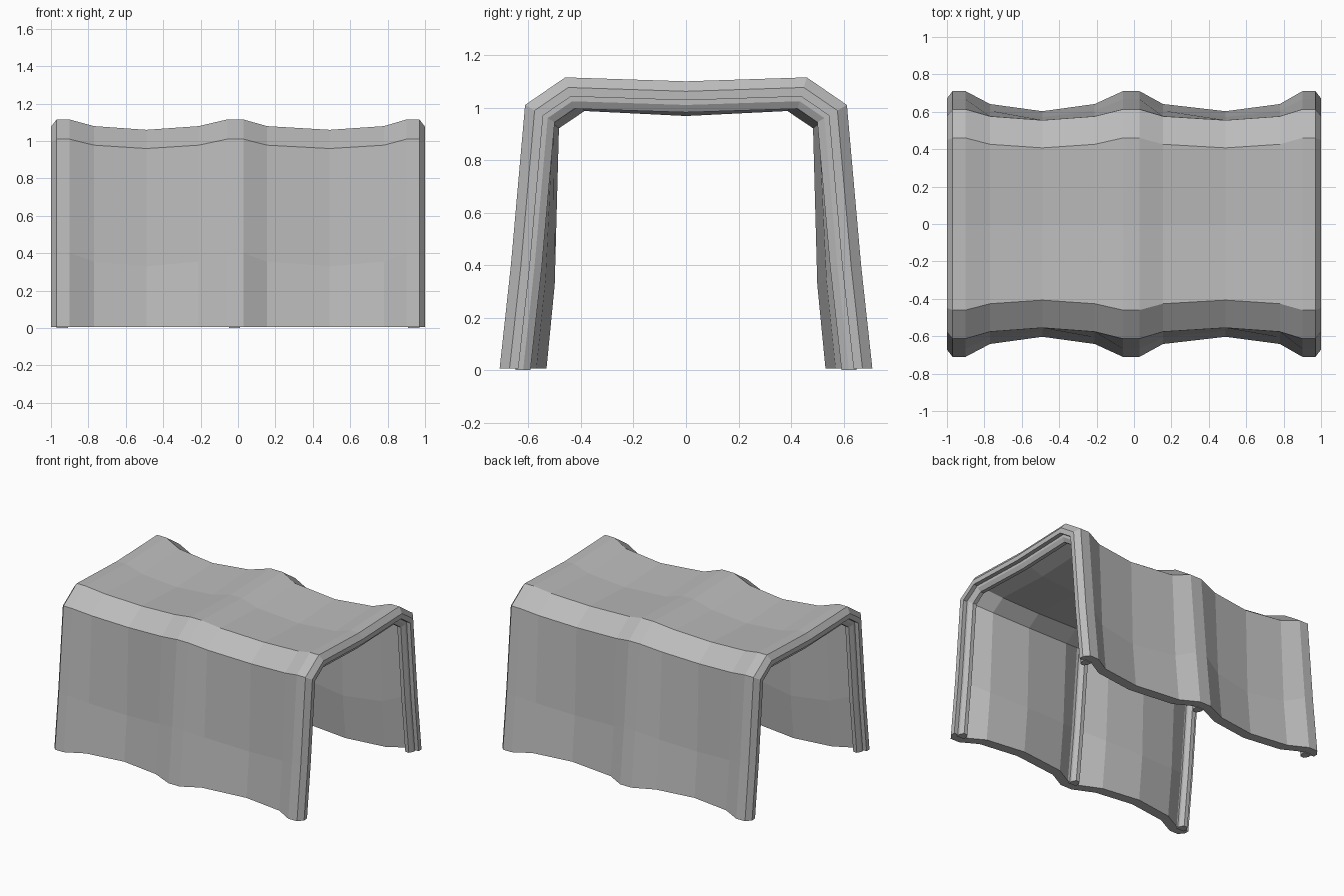
import bpy, bmesh
from mathutils import Vector

cube = bpy.data.objects.get("Cube")
if cube:
    bpy.data.objects.remove(cube)

GREY = (0.5, 0.5, 0.5, 1.0)
canvas_grey = bpy.data.materials.new("canvas grey")
canvas_grey.use_nodes = True
canvas_grey.diffuse_color = GREY
canvas_grey.node_tree.nodes["Principled BSDF"].inputs["Base Color"].default_value = GREY

# Half cross-sections (y, z) from foot to roof centre: over a rib and at a sag
RIB = [(0.71, 0), (0.667, 0.4), (0.613, 1.01), (0.46, 1.115), (0, 1.10)]
SAG = [(0.603, 0), (0.572, 0.33), (0.555, 0.96), (0.407, 1.06), (0, 1.04)]


def profile(sag, inset, foot):
    """Full arch blended towards the sag, moved inwards with mitred corners."""
    half = [Vector(a).lerp(Vector(b), sag) for a, b in zip(RIB, SAG)]
    pts = half + [Vector((-p.x, p.y)) for p in reversed(half[:-1])]
    normals = []
    for a, b in zip(pts, pts[1:]):
        d = (b - a).normalized()
        normals.append(Vector((-d.y, d.x)))
    out = []
    for i, p in enumerate(pts):
        n1 = normals[max(i - 1, 0)]
        n2 = normals[min(i, len(normals) - 1)]
        out.append(p + (n1 + n2) * inset / (1 + n1.dot(n2)))
    out[0].y = out[-1].y = foot
    return out


def loft(name, rings):
    """Join closed rings of points into a capped solid."""
    bm = bmesh.new()
    loops = [[bm.verts.new(p) for p in ring] for ring in rings]
    n = len(loops[0])
    for a, b in zip(loops, loops[1:]):
        for i in range(n):
            j = (i + 1) % n
            bm.faces.new((a[i], a[j], b[j], b[i]))
    # Caps are made of quads between the two halves of each ring
    for ring in (loops[0], loops[-1]):
        for i in range(n // 2 - 1):
            bm.faces.new((ring[i], ring[i + 1], ring[n - 2 - i], ring[n - 1 - i]))
    bmesh.ops.recalc_face_normals(bm, faces=bm.faces)
    mesh = bpy.data.meshes.new(name)
    bm.to_mesh(mesh)
    bm.free()
    mesh.materials.append(canvas_grey)
    obj = bpy.data.objects.new(name, mesh)
    bpy.context.collection.objects.link(obj)
    return obj


# Canvas shell: stations along x as (x, sag, outer inset)
stations = [(-1, 0, 0.038), (-0.97, 0, 0), (-0.9, 0, 0), (-0.77, 0.64, 0),
            (-0.49, 1, 0), (-0.21, 0.64, 0), (-0.06, 0, 0), (0.03, 0, 0),
            (0.155, 0.64, 0), (0.49, 1, 0), (0.78, 0.64, 0), (0.9, 0, 0),
            (0.97, 0, 0), (1, 0, 0.038)]
rings = []
for x, sag, inset in stations:
    section = profile(sag, inset, 0.006) + profile(sag, 0.072, 0.006)[::-1]
    rings.append([(x, p.x, p.y) for p in section])
loft("canvas_shell", rings)

# Inner frame ribs: bevelled bars following the arch, as (x offset, inset)
BAR = [(-0.03, 0.06), (-0.03, 0.09), (-0.014, 0.118),
       (0.014, 0.118), (0.03, 0.09), (0.03, 0.06)]
for name, x in (("right_rib", -0.94), ("middle_rib", -0.018), ("left_rib", 0.94)):
    paths = [(x + dx, profile(0, inset, 0)) for dx, inset in BAR]
    loft(name, [[(px, path[i].x, path[i].y) for px, path in paths]
                for i in range(len(paths[0][1]))])
